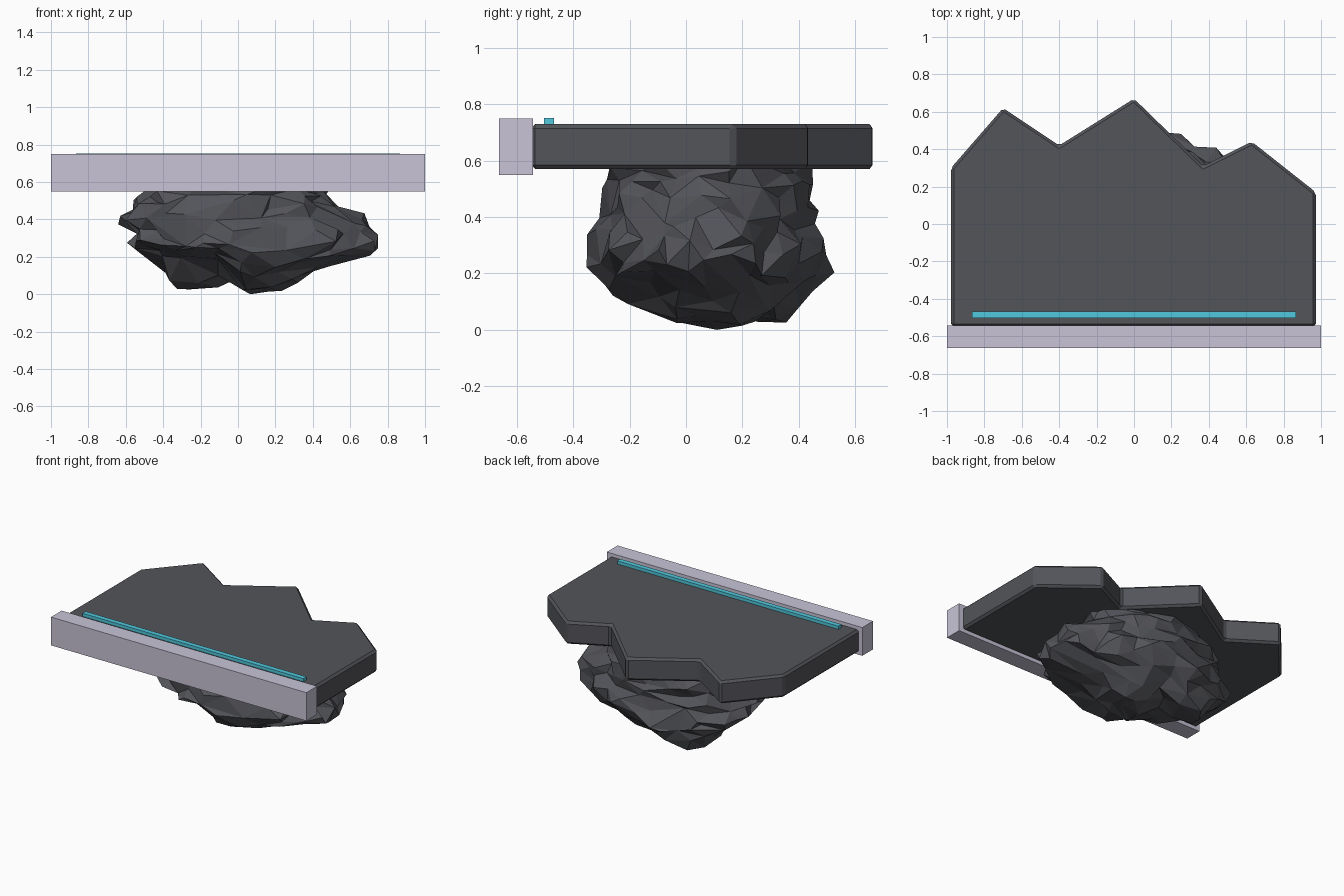
import bpy, bmesh, math, random
from mathutils import Vector, noise

random.seed(4)
cube = bpy.data.objects.get("Cube")
if cube:
    bpy.data.objects.remove(cube, do_unlink=True)


def material(name, rgb):
    mat = bpy.data.materials.new(name)
    mat.use_nodes = True
    mat.diffuse_color = (*rgb, 1)
    bsdf = next(n for n in mat.node_tree.nodes if n.type == 'BSDF_PRINCIPLED')
    bsdf.inputs["Base Color"].default_value = (*rgb, 1)
    return mat


def finish(bm, name, mat):
    bmesh.ops.recalc_face_normals(bm, faces=bm.faces)
    mesh = bpy.data.meshes.new(name)
    bm.to_mesh(mesh)
    bm.free()
    mesh.materials.append(mat)
    obj = bpy.data.objects.new(name, mesh)
    bpy.context.collection.objects.link(obj)
    return obj


def box(name, low, high, mat):
    bm = bmesh.new()
    bmesh.ops.create_cube(bm, size=1)
    for v in bm.verts:
        v.co = Vector([a + (b - a) * (c + 0.5) for a, b, c in zip(low, high, v.co)])
    return finish(bm, name, mat)


stone = material("dark stone", (0.087, 0.089, 0.101))
trim = material("pale lilac metal", (0.58, 0.55, 0.68))
glow = material("teal light", (0.08, 0.58, 0.72))

# Platform slab with a jagged back edge
outline = [(-0.978, -0.55), (0.972, -0.55), (0.972, 0.17), (0.63, 0.44), (0.37, 0.31),
           (0, 0.67), (-0.4, 0.42), (-0.7, 0.62), (-0.978, 0.3)]
bm = bmesh.new()
face = bm.faces.new([bm.verts.new((x, y, 0.57)) for x, y in outline])
top = bmesh.ops.extrude_face_region(bm, geom=[face])["geom"]
bmesh.ops.translate(bm, vec=(0, 0, 0.16),
                    verts=[v for v in top if isinstance(v, bmesh.types.BMVert)])
slab = finish(bm, "platform_slab", stone)
bevel = slab.modifiers.new("edge chamfer", 'BEVEL')
bevel.width = 0.015
bevel.segments = 1

# Front edge beam and light strip
box("front_beam", (-1, -0.663, 0.55), (1, -0.543, 0.75), trim)
box("light_strip", (-0.865, -0.503, 0.725), (0.865, -0.468, 0.752), glow)

# Hanging rock: height, left, right, front and back extent of each level
levels = [(0, -0.05, 0.18, 0, 0.22), (0.04, -0.33, 0.26, -0.1, 0.38),
          (0.12, -0.42, 0.44, -0.25, 0.44), (0.2, -0.52, 0.69, -0.35, 0.46),
          (0.27, -0.56, 0.75, -0.34, 0.47), (0.33, -0.56, 0.72, -0.31, 0.47),
          (0.38, -0.6, 0.69, -0.3, 0.45), (0.45, -0.57, 0.57, -0.3, 0.45),
          (0.55, -0.47, 0.48, -0.27, 0.45), (0.64, -0.42, 0.45, -0.25, 0.43)]


def extents(z):
    for a, b in zip(levels, levels[1:]):
        if z <= b[0]:
            t = (z - a[0]) / (b[0] - a[0])
            return [p + (q - p) * t for p, q in zip(a[1:], b[1:])]
    return levels[-1][1:]


def clamp(t):
    return max(0, min(1, t))


def squareness(c, s, z):
    # The left half is boxier, most of all low down at the back
    if c < 0:
        return 2.5 if s < 0 else 3.3 - 1.5 * clamp((z - 0.2) / 0.2)
    return 1.8 if s < 0 else 1.65


bm = bmesh.new()
bmesh.ops.create_icosphere(bm, subdivisions=4, radius=1)
for v in bm.verts:
    d = v.co.copy()
    z = 0.32 * (d.z + 1)
    x0, x1, y0, y1 = extents(z)
    flat = max(math.hypot(d.x, d.y), 0.001)
    c, s = d.x / flat, d.y / flat
    p = squareness(c, s, z)
    r = min(1, flat * 8) / max(abs(c) ** p + abs(s) ** p, 0.001) ** (1 / p)
    # Broad lobes, thin ledges and small chips
    r *= 1 + 0.08 * noise.noise(d * 2.2) + 0.13 * noise.noise(Vector((d.x * 3, d.y * 3, d.z * 8)))
    r *= random.uniform(0.96, 1.04)
    x = (x0 + x1) / 2 + c * r * (x1 - x0) / 2
    y = (y0 + y1) / 2 + s * r * (y1 - y0) / 2
    z += 0.03 * noise.noise(d * 3 + Vector((5, 2, 7))) + random.uniform(-0.012, 0.012)
    # Valley between the two lower lobes, and a raised underside at the front left
    across = 0.88 * (x + 0.06) - 0.47 * (y - 0.2)
    valley = 0.1 * math.exp(-(across / 0.08) ** 2)
    raised = 0.17 * clamp((0.02 - x) / 0.12) * clamp((0.16 - y) / 0.14)
    z += max(valley, raised) * clamp(1 - z / 0.28)
    v.co = (x, y, z)
lowest = min(v.co.z for v in bm.verts)
bmesh.ops.translate(bm, verts=bm.verts, vec=(0, 0, -lowest))
rock = finish(bm, "hanging_rock", stone)
chip = rock.modifiers.new("chunky facets", 'DECIMATE')
chip.ratio = 0.35
